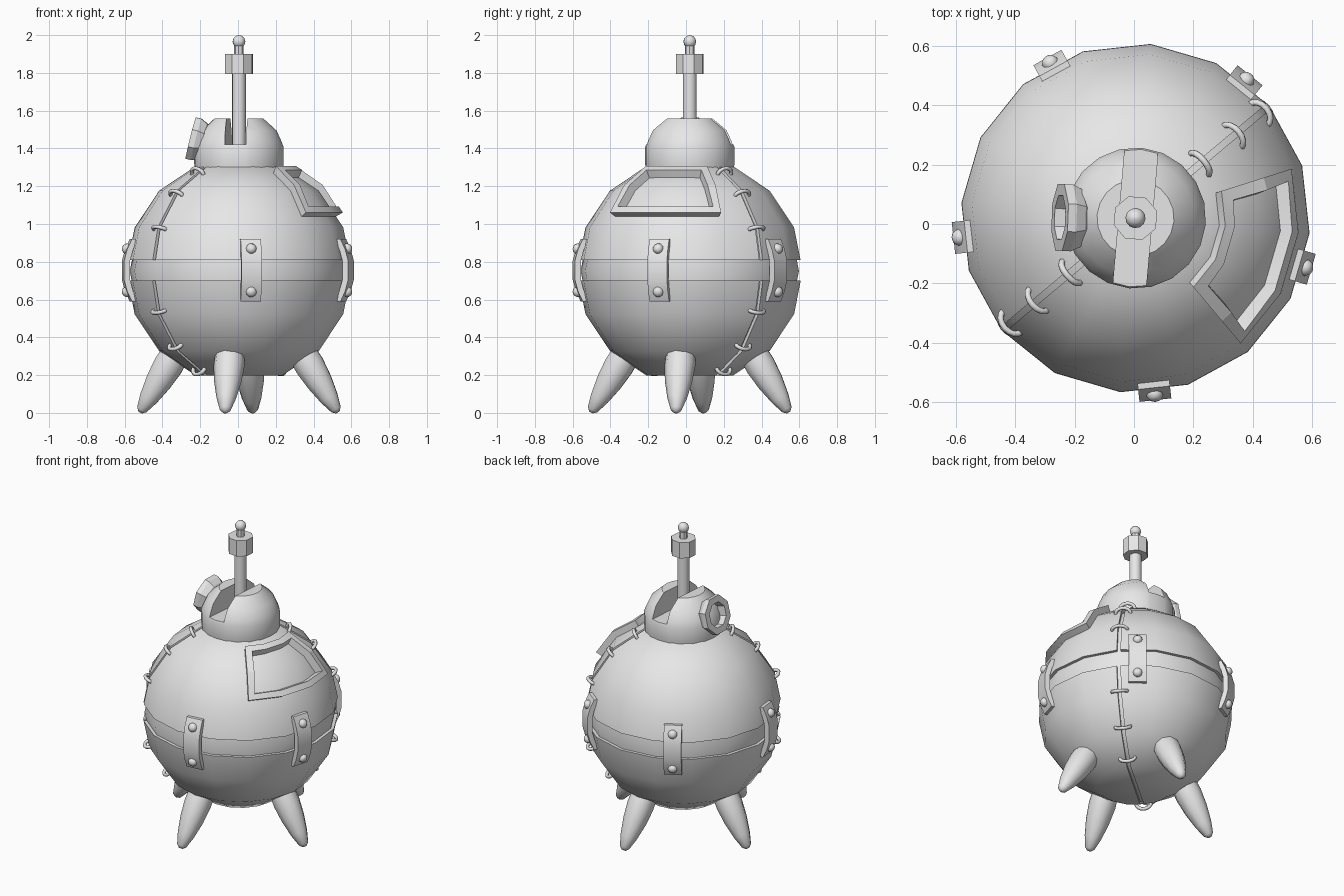
import bpy, bmesh
from math import sin, cos, radians, pi
from mathutils import Vector, Matrix

cube = bpy.data.objects.get("Cube")
if cube:
    bpy.data.objects.remove(cube, do_unlink=True)

metal = bpy.data.materials.new("plain_grey")
metal.use_nodes = True
metal.diffuse_color = (0.8, 0.8, 0.8, 1)
metal.node_tree.nodes["Principled BSDF"].inputs["Base Color"].default_value = (0.8, 0.8, 0.8, 1)

CENTRE = Vector((0.005, 0.02, 0))
TURN = -5             # the whole body is turned slightly
SEAM = 40             # azimuth of the stitched seam
R, ZC = 0.6, 0.752    # body radius and centre height
LATS = [-67.5 + 22.5 * i for i in range(7)]


def around(az, r, z):
    """Point at an azimuth, radius and height about the body axis."""
    return Vector((r * cos(radians(az)), r * sin(radians(az)), z))


def finish(name, bm, angle=35):
    bmesh.ops.remove_doubles(bm, verts=bm.verts, dist=0.0001)
    bmesh.ops.recalc_face_normals(bm, faces=bm.faces)
    mesh = bpy.data.meshes.new(name)
    bm.to_mesh(mesh)
    bm.free()
    mesh.materials.append(metal)
    ob = bpy.data.objects.new(name, mesh)
    ob.location = CENTRE
    bpy.context.collection.objects.link(ob)
    bpy.ops.object.select_all(action='DESELECT')
    ob.select_set(True)
    bpy.context.view_layer.objects.active = ob
    if angle:
        bpy.ops.object.shade_smooth_by_angle(angle=radians(angle))
    return ob


def loft(rings, caps=True):
    """Skin a list of closed rings with equal point counts."""
    bm = bmesh.new()
    loops = [[bm.verts.new(p) for p in ring] for ring in rings]
    n = len(loops[0])
    for a, b in zip(loops, loops[1:]):
        for i in range(n):
            j = (i + 1) % n
            bm.faces.new((a[i], a[j], b[j], b[i]))
    if caps:
        bm.faces.new(loops[0])
        bm.faces.new(loops[-1])
    return bm


def lathe(profile, segs, matrix=Matrix(), start=TURN):
    rings = [[matrix @ around(start + 360 * i / segs, max(r, 0.001), z)
              for i in range(segs)] for r, z in profile]
    return loft(rings)


def keep(bm, co, inward):
    """Slice a solid, keep the side the vector points to and close the cut."""
    bmesh.ops.bisect_plane(bm, geom=bm.verts[:] + bm.edges[:] + bm.faces[:],
                           plane_co=co, plane_no=-Vector(inward), clear_outer=True)
    bmesh.ops.holes_fill(bm, edges=[e for e in bm.edges if e.is_boundary], sides=0)


def aim(origin, direction):
    return Matrix.Translation(origin) @ direction.to_track_quat('Z', 'Y').to_matrix().to_4x4()


def ball_profile(radius):
    return [(radius * cos(radians(a)), ZC + radius * sin(radians(a))) for a in LATS]


# Body: four shell quarters over a slightly smaller core
finish("body_core", lathe(ball_profile(R * 0.967), 16))
UP = Vector((0, 0, 1))
across = around(SEAM + 90, 1, 0)
for half, sign, height in (("upper", 1, 0.81), ("lower", -1, 0.70)):
    for side, s in (("back", 1), ("front", -1)):
        bm = lathe(ball_profile(R), 16)
        keep(bm, UP * height, UP * sign)
        keep(bm, across * s * 0.011, across * s)
        finish(f"{half}_shell_{side}", bm)

# Dome: two cheeks with a slot between them
dome = [(0.23, 1.27), (0.238, 1.32), (0.238, 1.405), (0.225, 1.44),
        (0.2, 1.495), (0.13, 1.558)]
slot = around(TURN, 1, 0)
for side, s in (("left", 1), ("right", -1)):
    bm = lathe(dome, 20)
    keep(bm, slot * s * 0.056, slot * s)
    finish(f"dome_cheek_{side}", bm, 40)
bm = lathe(dome, 20)
keep(bm, UP * 1.42, -UP)
for s in (1, -1):
    keep(bm, slot * s * 0.056, slot * -s)
finish("dome_slot_floor", bm, 40)

# Mast with collar and ball tip
finish("mast", lathe([(0.037, 1.40), (0.037, 1.81)], 12))
finish("mast_collar", lathe([(0.077, 1.795), (0.077, 1.9)], 8, start=17.5), 0)
finish("mast_stub", lathe([(0.025, 1.89), (0.025, 1.96)], 8))
tip = [(0.034 * cos(radians(a)), 1.966 + 0.034 * sin(radians(a)))
       for a in range(-90, 91, 30)]
finish("mast_ball", lathe(tip, 12), 60)

# Eyepiece on the dome's right side
axis = around(178, cos(radians(14)), sin(radians(14)))
eye = aim(Vector((-0.255, 0.002, 1.455)), axis)
finish("eyepiece", lathe([(0.06, -0.17), (0.065, -0.10), (0.105, -0.065), (0.122, -0.03),
                          (0.122, 0), (0.08, 0), (0.075, -0.05), (0, -0.05)], 8, eye, 22.5), 20)

# Legs: tapering pegs splayed outward
leg = [(0.055, 0), (0.078, 0.10), (0.082, 0.20), (0.072, 0.30), (0.052, 0.40),
       (0.03, 0.47), (0.012, 0.488)]
for i, name in enumerate(("left", "back", "right", "front")):
    az = -8 + 90 * i
    top, foot = around(az, 0.275, 0.42), around(az, 0.53, 0)
    finish(f"{name}_leg", lathe(leg, 10, aim(top, foot - top)), 60)

# Straps with two rivets each, bridging the equator
for i in range(5):
    az = -83.75 + 67.5 * i
    out, side = around(az, 1, 0), around(az + 90, 1, 0)
    rings = []
    for h in (-0.165, -0.11, -0.05, 0.05, 0.11, 0.165):
        r = 0.622 - 1.7 * h * h
        rings.append([out * (r - d) + side * w + UP * (0.755 + h)
                      for d, w in ((0, -0.054), (0, 0.054), (0.032, 0.054), (0.032, -0.054))])
    finish(f"strap_{i + 1}", loft(rings), 30)
    for j, h in enumerate((-0.115, 0.115)):
        m = aim(out * (0.622 - 1.7 * h * h) + UP * (0.755 + h), out + UP * 3.4 * h)
        rivet = [(0.028, -0.01), (0.028, 0.004), (0.021, 0.016), (0.01, 0.022)]
        finish(f"strap_{i + 1}_rivet_{j + 1}", lathe(rivet, 10, m), 60)

# Staples stitched over the seam
count = 0
for az in (SEAM, SEAM + 180):
    for lat in (-62, -42, -21, 22, 43, 61):
        n = around(az, cos(radians(lat)), sin(radians(lat)))
        t = around(az + 90, 1, 0)
        b = n.cross(t)
        p = n * 0.587 + UP * ZC
        rings = []
        for k in range(11):
            a = radians(-25 + 23 * k)
            mid = p + t * 0.046 * cos(a) + n * 0.034 * sin(a)
            d = t * cos(a) + n * sin(a)
            rings.append([mid + 0.011 * (d * cos(q * pi / 3) + b * sin(q * pi / 3))
                          for q in range(6)])
        count += 1
        finish(f"staple_{count}", loft(rings), 70)


# Hatch frame on the upper left of the body
def on_body(az, z, lift):
    pts = [(h, r) for r, h in ball_profile(R)]
    for (z0, r0), (z1, r1) in zip(pts, pts[1:]):
        if z0 <= z <= z1:
            p = around(az, r0 + (r1 - r0) * (z - z0) / (z1 - z0), z)
            return p + (p - UP * ZC).normalized() * lift


def outline(low, high, inset_low, inset_high, lift):
    bend = ZC + R * sin(radians(45))
    mid = (inset_low + inset_high) / 2
    az = [TURN + 22.5 * k for k in (-2, -1, 0, 1)]
    row = lambda d: [az[0] + d, az[1], az[2], az[3] - d]
    pts = [(a, low) for a in row(inset_low)] + [(az[3] - mid, bend)]
    pts += [(a, high) for a in reversed(row(inset_high))] + [(az[0] + mid, bend)]
    return [on_body(a, z, lift) for a, z in pts]


finish("hatch_frame", loft([outline(1.04, 1.27, 0, 0, -0.02), outline(1.04, 1.27, 0, 0, 0.042),
                            outline(1.07, 1.25, 4, 7, 0.042), outline(1.08, 1.245, 5, 8, -0.02)],
                           caps=False), 20)
